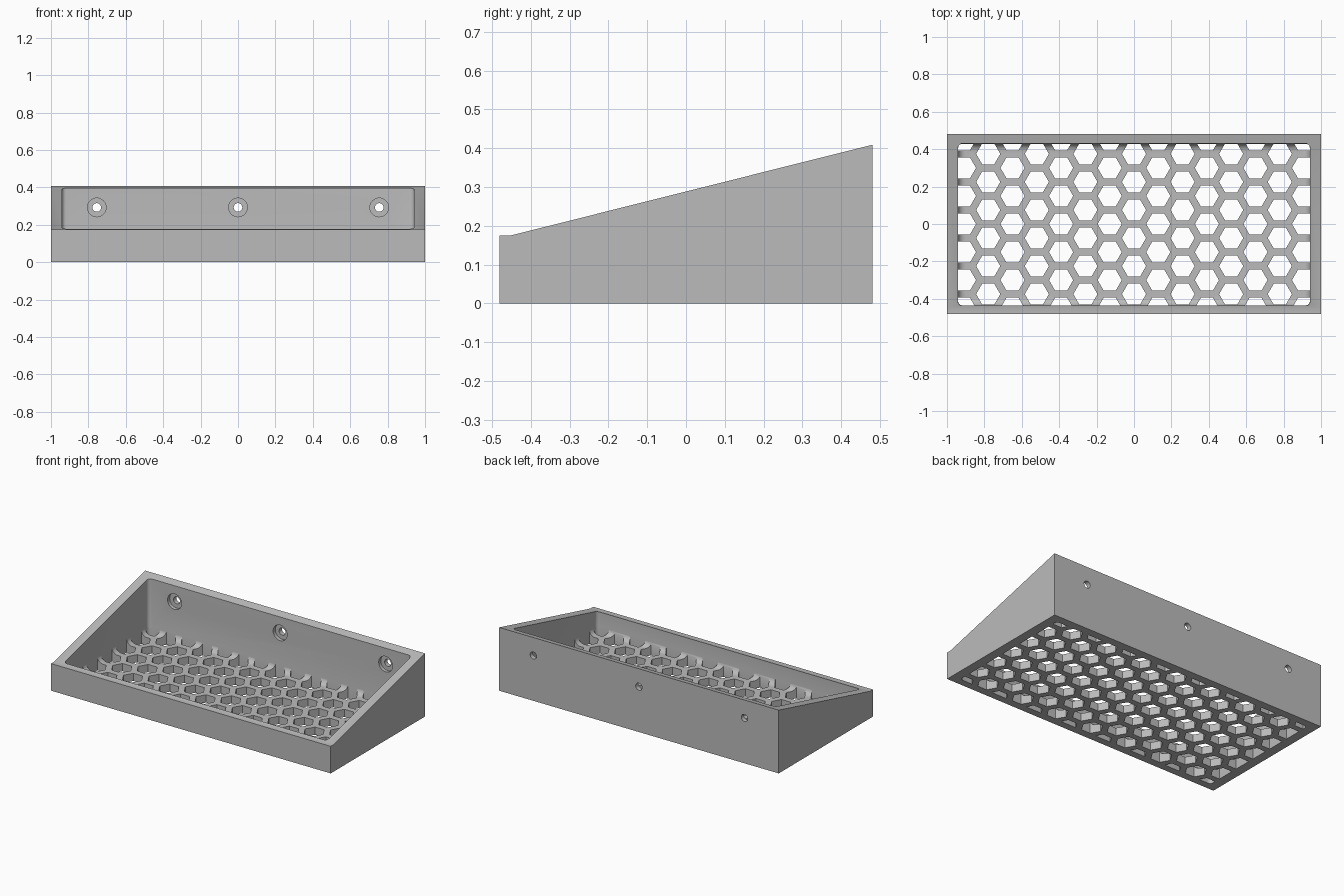
import bpy, bmesh, math
from mathutils import Matrix

if "Cube" in bpy.data.objects:
    bpy.data.objects.remove(bpy.data.objects["Cube"])

FLOOR, FILLET, CORNER = 0.05, 0.04, 0.022      # floor thickness, inner radii
X_IN, Y_IN, Y_MID = 0.941, 0.433, -0.003       # cavity half sizes and centre
PITCH, HEX_R = 0.15, 0.0645                    # honeycomb spacing and size

grey = bpy.data.materials.new("grey_plastic")
grey.diffuse_color = (0.5, 0.5, 0.5, 1)
grey.use_nodes = True
grey.node_tree.nodes["Principled BSDF"].inputs["Base Color"].default_value = grey.diffuse_color


def make(name, bm):
    bmesh.ops.recalc_face_normals(bm, faces=bm.faces)
    me = bpy.data.meshes.new(name)
    bm.to_mesh(me)
    bm.free()
    me.materials.append(grey)
    ob = bpy.data.objects.new(name, me)
    bpy.context.collection.objects.link(ob)
    return ob


def loft(bm, rings):
    """Closed solid through rings of equal point count."""
    vs = [[bm.verts.new(p) for p in r] for r in rings]
    n = len(vs[0])
    for a, b in zip(vs, vs[1:]):
        for i in range(n):
            j = (i + 1) % n
            bm.faces.new((a[i], a[j], b[j], b[i]))
    bm.faces.new(vs[0][::-1])
    bm.faces.new(vs[-1])


def rounded_rect(inset, z, steps=5):
    r = max(CORNER - inset, 0.002)
    hx, hy = X_IN - inset - r, Y_IN - inset - r
    pts = []
    for k, (sx, sy) in enumerate(((1, 1), (-1, 1), (-1, -1), (1, -1))):
        for s in range(steps + 1):
            a = math.pi / 2 * (k + s / steps)
            pts.append((sx * hx + r * math.cos(a), Y_MID + sy * hy + r * math.sin(a), z))
    return pts


def boolean(ob, cutter, op):
    m = ob.modifiers.new(op, 'BOOLEAN')
    m.operation, m.solver, m.object = op, 'EXACT', cutter
    bpy.context.view_layer.objects.active = ob
    bpy.ops.object.modifier_apply(modifier=m.name)
    bpy.data.objects.remove(cutter, do_unlink=True)


# Wedge body from its side profile
side = [(-0.481, 0), (0.481, 0), (0.481, 0.409), (-0.452, 0.175), (-0.481, 0.175)]
bm = bmesh.new()
loft(bm, [[(x, y, z) for y, z in side] for x in (-1, 1)])
tray = make("tray", bm)

# Cavity with a filleted bottom edge
rings = []
for i in range(7):
    a = math.pi / 2 * i / 6
    rings.append(rounded_rect(FILLET * (1 - math.sin(a)),
                              FLOOR + FILLET * (1 - math.cos(a))))
rings.append(rounded_rect(0, 0.6))
bm = bmesh.new()
loft(bm, rings)
cavity = make("cavity_cutter", bm)

# Honeycomb holes, clipped to the cavity outline
bm = bmesh.new()
for col in range(-7, 8):
    for row in range(-3, 4):
        cx = col * PITCH * math.sqrt(3) / 2
        cy = row * PITCH + (0 if col % 2 else PITCH / 2)
        if abs(cy) > 0.5:
            continue
        loft(bm, [[(cx + HEX_R * math.cos(k * math.pi / 3),
                    cy + HEX_R * math.sin(k * math.pi / 3), z) for k in range(6)]
                  for z in (-0.05, FLOOR + FILLET + 0.015)])
holes = make("honeycomb_cutter", bm)
bm = bmesh.new()
loft(bm, [rounded_rect(0.001, z) for z in (-0.2, 0.3)])
boolean(holes, make("clip_box", bm), 'INTERSECT')

# Counterbored screw holes through the back wall
bm = bmesh.new()
y_back = Y_MID + Y_IN
for x in (-0.755, 0, 0.755):
    prof = [(0.05, y_back - 0.03), (0.05, y_back + 0.022), (0.023, y_back + 0.022), (0.023, 0.6)]
    loft(bm, [[(x + r * math.cos(t * math.pi / 16), y, 0.293 + r * math.sin(t * math.pi / 16))
               for t in range(32)] for r, y in prof])
screws = make("screw_hole_cutter", bm)

for cutter in (cavity, holes, screws):
    boolean(tray, cutter, 'DIFFERENCE')

# Smooth the rounded corners, keep the edges crisp
bpy.ops.object.select_all(action='DESELECT')
tray.select_set(True)
bpy.context.view_layer.objects.active = tray
bpy.ops.object.shade_smooth_by_angle(angle=math.radians(30))
